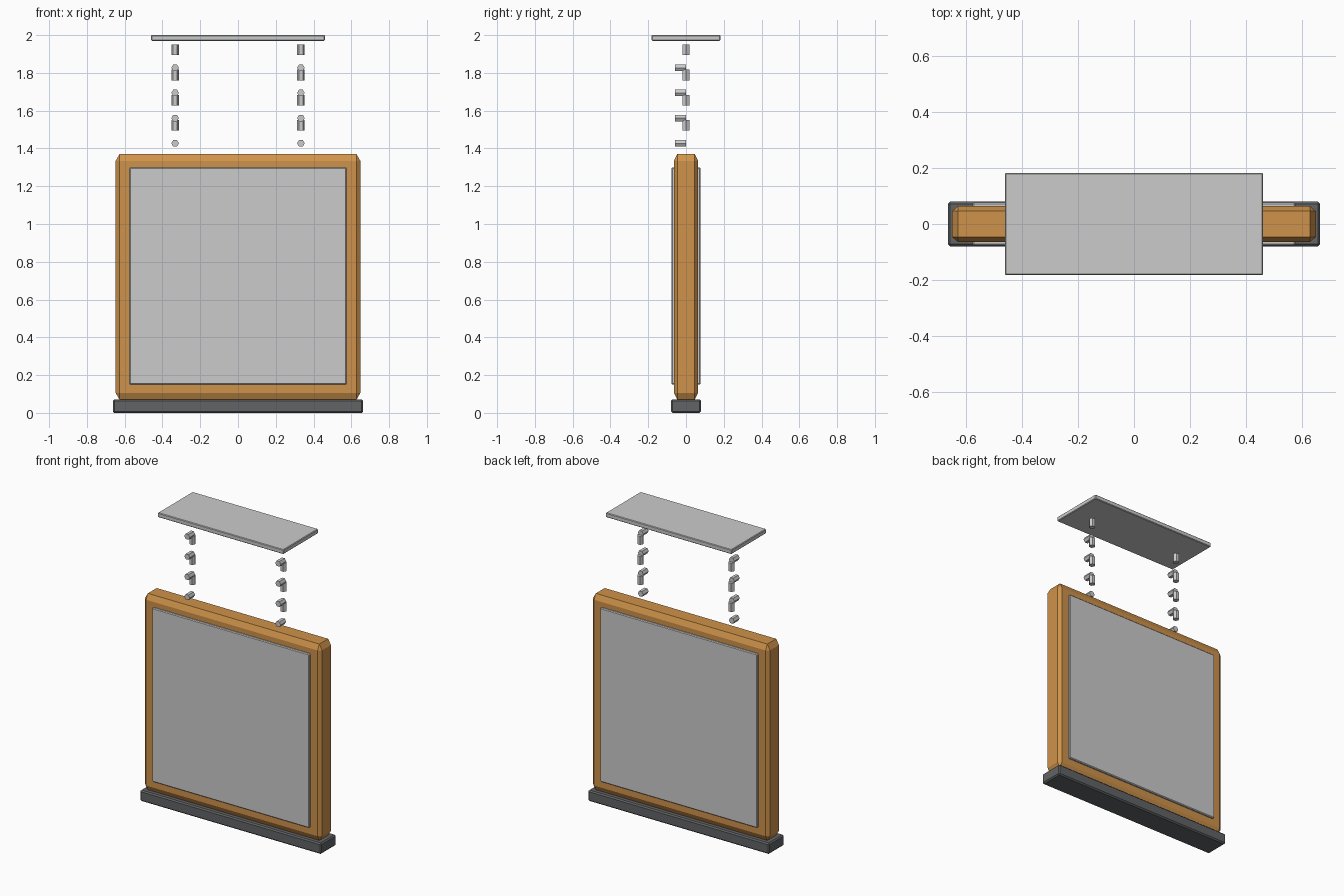
import bpy
import bmesh
import math
from mathutils import Matrix

if "Cube" in bpy.data.objects:
    bpy.data.objects.remove(bpy.data.objects["Cube"])


def material(name, rgb):
    mat = bpy.data.materials.new(name)
    mat.diffuse_color = (*rgb, 1)
    mat.use_nodes = True
    mat.node_tree.nodes["Principled BSDF"].inputs["Base Color"].default_value = mat.diffuse_color
    return mat


wood = material("orange_wood", (0.62, 0.29, 0.07))
dark = material("dark_metal", (0.12, 0.125, 0.13))


def finish(name, bm, mat=None):
    mesh = bpy.data.meshes.new(name)
    bm.to_mesh(mesh)
    bm.free()
    ob = bpy.data.objects.new(name, mesh)
    bpy.context.collection.objects.link(ob)
    if mat:
        mesh.materials.append(mat)
    return ob


def chamfered_box(name, centre, size, chamfer, mat=None):
    """Box whose chamfer may differ along each axis (hull of inset faces)."""
    bm = bmesh.new()
    half = [s / 2 for s in size]
    for sx in (-1, 1):
        for sy in (-1, 1):
            for sz in (-1, 1):
                for axis in range(3):
                    p = [s * (h - (0 if i == axis else c)) + o for i, (s, h, c, o)
                         in enumerate(zip((sx, sy, sz), half, chamfer, centre))]
                    bm.verts.new(p)
    bmesh.ops.convex_hull(bm, input=bm.verts)
    bmesh.ops.dissolve_limit(bm, angle_limit=math.radians(1),
                             verts=bm.verts, edges=bm.edges)
    bmesh.ops.recalc_face_normals(bm, faces=bm.faces)
    return finish(name, bm, mat)


def peg(bm, centre, length, along_y=False):
    """Six-sided peg with corners pointing along x."""
    rot = Matrix.Rotation(math.pi / 2, 4, 'X') if along_y else Matrix()
    bmesh.ops.create_cone(bm, cap_ends=True, segments=6, radius1=0.02,
                          radius2=0.02, depth=length,
                          matrix=Matrix.Translation(centre) @ rot
                          @ Matrix.Rotation(math.pi / 6 * 3, 4, 'Z'))


# Sign board, its floor rail and the ceiling plate
chamfered_box("board", (0, 0, 0.72), (1.296, 0.128, 1.30), (0.021, 0.018, 0.036), wood)
chamfered_box("base_rail", (0, 0, 0.036), (1.326, 0.16, 0.072), (0.008,) * 3, dark)
chamfered_box("ceiling_plate", (0, 0, 1.985), (0.92, 0.364, 0.03), (0.004,) * 3)

# Display panels on both faces
for side, name in ((-1, "front_panel"), (1, "back_panel")):
    chamfered_box(name, (0, side * 0.062, 0.725), (1.15, 0.03, 1.15), (0.005,) * 3)

# Two hanging chains of alternating links
for side, name in ((-1, "left_chain"), (1, "right_chain")):
    bm = bmesh.new()
    for i in range(4):
        drop = i * 0.1333
        peg(bm, (side * 0.333, 0, 1.922 - drop), 0.056)
        peg(bm, (side * 0.333, -0.029, 1.827 - drop), 0.056, along_y=True)
    # turn the pegs so corners lie on x
    finish(name, bm)
